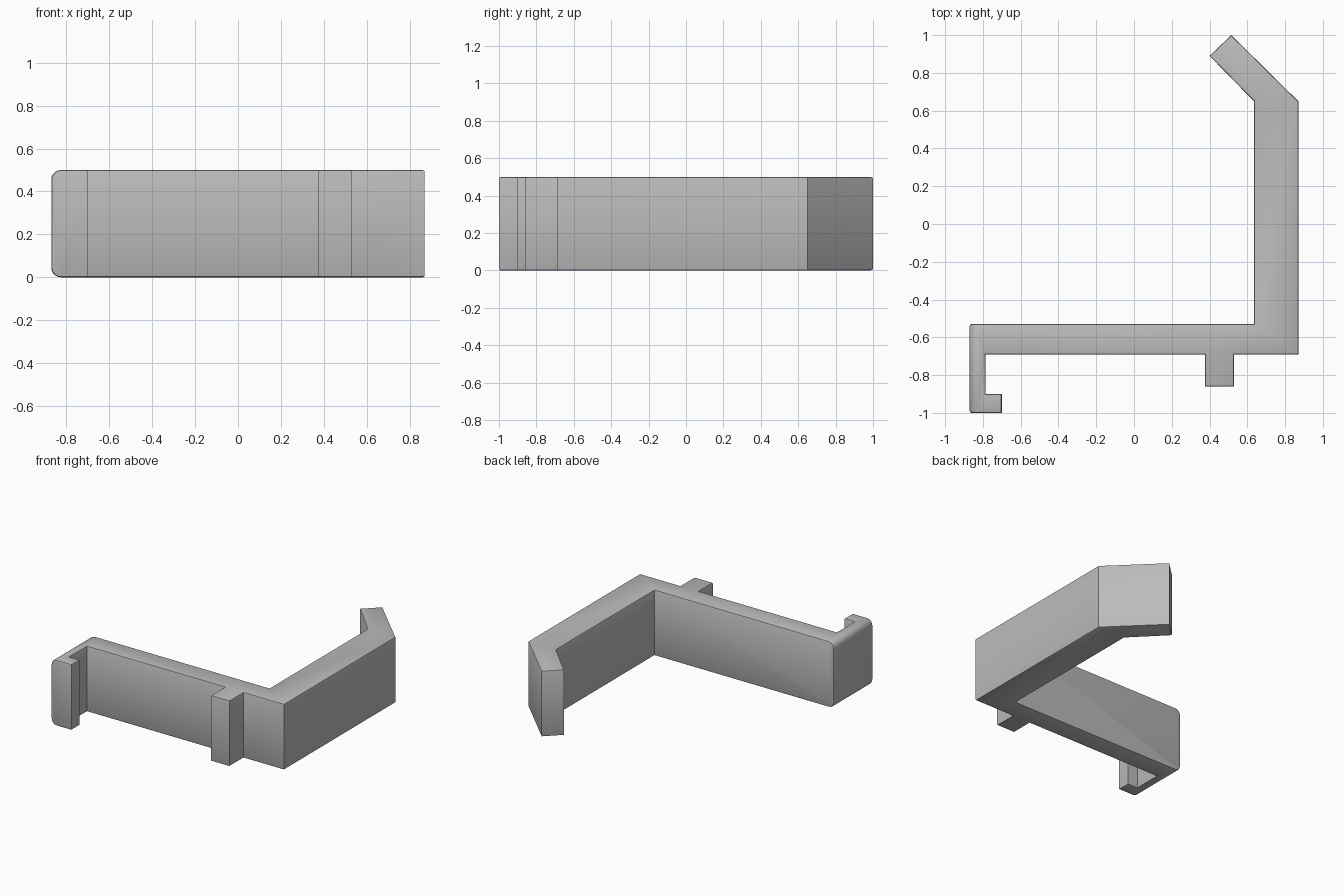
import bpy, bmesh

if "Cube" in bpy.data.objects:
    bpy.data.objects.remove(bpy.data.objects["Cube"], do_unlink=True)

HEIGHT = 0.5

# Plan outline: hook, long arm, peg, upright arm and angled tip
outline = [(-0.87, -1), (-0.70, -1), (-0.70, -0.9), (-0.785, -0.9),
           (-0.785, -0.69), (0.375, -0.69), (0.375, -0.86), (0.53, -0.86),
           (0.53, -0.69), (0.87, -0.69), (0.87, 0.65), (0.515, 1),
           (0.40, 0.89), (0.635, 0.65), (0.635, -0.53), (-0.87, -0.53)]

grey = bpy.data.materials.new("plain grey")
grey.use_nodes = True
colour = (0.5, 0.5, 0.5, 1)
grey.diffuse_color = colour
grey.node_tree.nodes["Principled BSDF"].inputs["Base Color"].default_value = colour

# Extruded body
bm = bmesh.new()
base = bm.faces.new([bm.verts.new((x, y, 0)) for x, y in outline])
top = bmesh.ops.extrude_face_region(bm, geom=[base])["geom"]
bmesh.ops.translate(bm, vec=(0, 0, HEIGHT),
                    verts=[v for v in top if isinstance(v, bmesh.types.BMVert)])
bmesh.ops.recalc_face_normals(bm, faces=bm.faces)


def round_edges(edges, radius, segments):
    bmesh.ops.bevel(bm, geom=edges, offset=radius, segments=segments,
                    profile=0.5, affect='EDGES', clamp_overlap=False)


# Large rounding along the outer end of the long arm
round_edges([e for e in bm.edges if all(v.co.x < -0.86 for v in e.verts)
             and abs(e.verts[0].co.z - e.verts[1].co.z) < 0.01], 0.045, 5)

# Fine rounding around the top and bottom rims and the two end corners
bm.normal_update()
rims = [e for e in bm.edges if e.calc_face_angle(0) > 0.9
        and (abs(e.verts[0].co.z - e.verts[1].co.z) < 0.1
             or e.verts[0].co.x < -0.86)]
round_edges(rims, 0.01, 2)

mesh = bpy.data.meshes.new("bracket")
bm.to_mesh(mesh)
bm.free()
mesh.materials.append(grey)
bracket = bpy.data.objects.new("bracket", mesh)
bpy.context.collection.objects.link(bracket)
bpy.context.view_layer.objects.active = bracket
bracket.select_set(True)
bpy.ops.object.shade_smooth_by_angle(angle=0.6)
